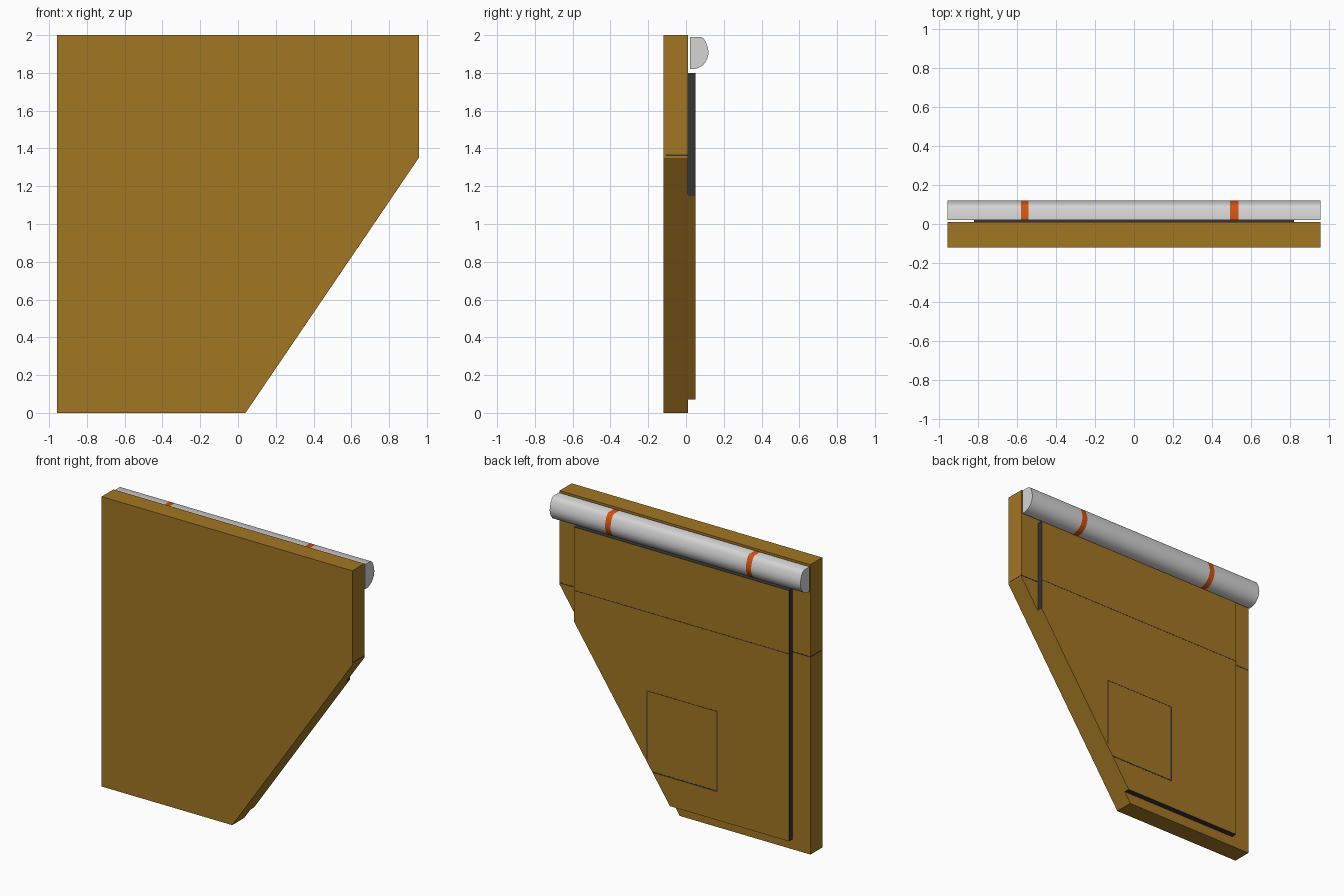
import bpy, bmesh

if "Cube" in bpy.data.objects:
    bpy.data.objects.remove(bpy.data.objects["Cube"])


def material(name, rgb):
    m = bpy.data.materials.new(name)
    m.diffuse_color = (*rgb, 1)
    m.use_nodes = True
    m.node_tree.nodes["Principled BSDF"].inputs["Base Color"].default_value = m.diffuse_color
    return m


BROWN = material("ochre brown", (0.36, 0.18, 0.017))
DARK = material("charcoal", (0.036, 0.035, 0.036))
GREY = material("light grey", (0.66, 0.66, 0.66))
ORANGE = material("orange", (0.65, 0.085, 0.006))


def finish(bm, name, mats):
    bmesh.ops.recalc_face_normals(bm, faces=bm.faces)
    mesh = bpy.data.meshes.new(name)
    bm.to_mesh(mesh)
    bm.free()
    for m in mats:
        mesh.materials.append(m)
    ob = bpy.data.objects.new(name, mesh)
    bpy.context.collection.objects.link(ob)
    return ob


def plate(name, outline, y0, y1, mats, rule=None):
    """Extrude an (x, z) outline from y0 to y1."""
    bm = bmesh.new()
    face = bm.faces.new([bm.verts.new((x, y0, z)) for x, z in outline])
    new = bmesh.ops.extrude_face_region(bm, geom=[face])["geom"]
    for v in new:
        if isinstance(v, bmesh.types.BMVert):
            v.co.y = y1
    bmesh.ops.recalc_face_normals(bm, faces=bm.faces)
    if rule:
        for f in bm.faces:
            f.material_index = rule(f.normal)
    return finish(bm, name, mats)


def box(name, x0, x1, y0, y1, z0, z1, mat=DARK):
    return plate(name, [(x0, z0), (x1, z0), (x1, z1), (x0, z1)], y0, y1, [mat])


W = 0.957


def diagonal_x(z):
    return 0.04 + (W - 0.04) * z / 1.35


# main panel with its cut-off corner
plate("main_panel", [(-W, 0), (0.04, 0), (W, 1.35), (W, 2), (-W, 2)],
      -0.12, 0.01, [BROWN])

# raised rear plate: dark straight edges, brown face and diagonal
plate("rear_plate", [(-0.82, 0.07), (diagonal_x(0.07), 0.07), (0.82, diagonal_x(0) and 1.148),
                     (0.82, 1.8), (-0.82, 1.8)],
      0.01, 0.05, [BROWN, DARK],
      lambda n: 1 if max(abs(n.x), abs(n.z)) > 0.99 else 0)

# horizontal seam round the panel and across the plate
box("panel_seam", -W - 0.001, W + 0.001, -0.105, 0.011, 1.36, 1.367)
box("plate_seam", -0.821, 0.821, 0.04, 0.051, 1.361, 1.365)

# hatch outline on the rear plate, cut by the diagonal
box("hatch_left_line", -0.276, -0.267, 0.045, 0.051, 0.265, 0.82)
box("hatch_right_line", 0.257, 0.266, 0.045, 0.051, 0.345, 0.82)
box("hatch_bottom_line", -0.276, diagonal_x(0.265), 0.045, 0.051, 0.265, 0.273)
box("hatch_top_line", -0.276, 0.266, 0.045, 0.051, 0.817, 0.821)

# half-round rail along the top, with two orange bands
arc = [(0.02, 1.99), (0.08, 1.99), (0.094, 1.981), (0.106, 1.962), (0.115, 1.935),
       (0.12, 1.908), (0.115, 1.88), (0.103, 1.856), (0.087, 1.838), (0.066, 1.826),
       (0.044, 1.82), (0.02, 1.82)]
stations = [-W, -0.58, -0.54, 0.493, 0.535, W]
bm = bmesh.new()
rings = [[bm.verts.new((x, y, z)) for y, z in arc] for x in stations]
for i in range(len(stations) - 1):
    for j in range(len(arc)):
        k = (j + 1) % len(arc)
        f = bm.faces.new((rings[i][j], rings[i][k], rings[i + 1][k], rings[i + 1][j]))
        f.material_index = i % 2
bm.faces.new(rings[0])
bm.faces.new(rings[-1])
rail = finish(bm, "top_rail", [GREY, ORANGE])
bpy.context.view_layer.objects.active = rail
rail.select_set(True)
bpy.ops.object.shade_smooth_by_angle(angle=0.7)
